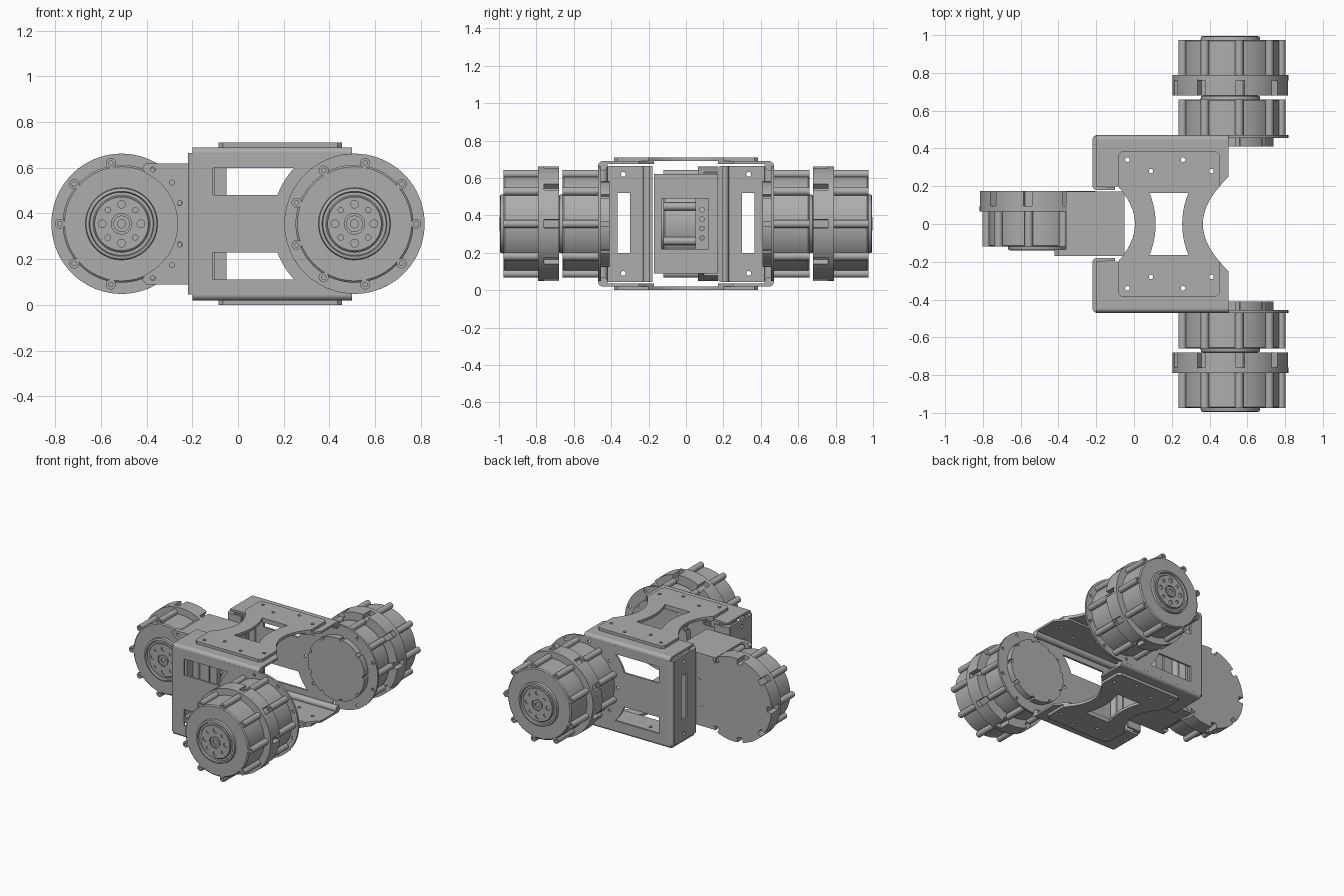
import bpy, bmesh, math
from mathutils import Matrix

cube = bpy.data.objects.get("Cube")
if cube:
    bpy.data.objects.remove(cube, do_unlink=True)

grey = bpy.data.materials.new("plain_grey")
grey.use_nodes = True
TONE = (0.42, 0.42, 0.42, 1)
grey.diffuse_color = TONE
grey.node_tree.nodes["Principled BSDF"].inputs["Base Color"].default_value = TONE

MID = 0.355      # height of every axle
AXLE = 0.51      # distance of the axles from the middle
RIM = 0.307      # rim radius
BOSS = 0.27      # radius of the screw boss circle


def finish(name, bm):
    """Weld, shade and link a mesh."""
    bmesh.ops.remove_doubles(bm, verts=bm.verts, dist=1e-5)
    bmesh.ops.recalc_face_normals(bm, faces=bm.faces)
    me = bpy.data.meshes.new(name)
    bm.to_mesh(me)
    bm.free()
    me.materials.clear()
    me.materials.append(grey)
    me.shade_smooth()
    me.set_sharp_from_angle(angle=math.radians(30))
    ob = bpy.data.objects.new(name, me)
    bpy.context.collection.objects.link(ob)
    return ob


def plate(name, loops, axis, lo, hi):
    """Sheet cut from outlines (inner loops are holes), normal to the axis."""
    cu = bpy.data.curves.new(name + "_outline", 'CURVE')
    cu.dimensions = '2D'
    cu.fill_mode = 'BOTH'
    cu.extrude = abs(hi - lo) / 2
    for loop in loops:
        sp = cu.splines.new('POLY')
        sp.points.add(len(loop) - 1)
        for p, (u, v) in zip(sp.points, loop):
            p.co = (u, v, 0, 1)
        sp.use_cyclic_u = True
    tmp = bpy.data.objects.new(name + "_outline", cu)
    bpy.context.collection.objects.link(tmp)
    dg = bpy.context.evaluated_depsgraph_get()
    me = bpy.data.meshes.new_from_object(tmp.evaluated_get(dg))
    bpy.data.objects.remove(tmp, do_unlink=True)
    bm = bmesh.new()
    bm.from_mesh(me)
    bpy.data.meshes.remove(me)
    m = (lo + hi) / 2
    for v in bm.verts:
        a, b, c = v.co
        v.co = {'X': (m + c, a, b), 'Y': (a, m - c, b), 'Z': (a, b, m + c)}[axis]
    return finish(name, bm)


def lathe(name, profile, cx, y, s):
    """Turn (radius, distance) points about an axle that runs along y."""
    bm = bmesh.new()
    vs = [bm.verts.new((cx + r, y + s * t, MID)) for r, t in profile]
    es = [bm.edges.new(p) for p in zip(vs, vs[1:])]
    bmesh.ops.spin(bm, geom=vs + es, cent=(cx, y, MID), axis=(0, 1, 0),
                   angle=2 * math.pi, steps=72)
    return finish(name, bm)


def arc(cx, cy, r, a0, a1, n=40):
    angles = [math.radians(a0 + (a1 - a0) * i / n) for i in range(n + 1)]
    return [(cx + r * math.cos(a), cy + r * math.sin(a)) for a in angles]


def circle(cx, cy, r, n=24):
    return arc(cx, cy, r, 0, 360, n)[:-1]


def rect(u0, v0, u1, v1):
    return [(u0, v0), (u1, v0), (u1, v1), (u0, v1)]


def around(cx, r, n, start, size):
    """Ring of small circles about an axle."""
    spots = [arc(cx, MID, r, start + i * 360 / n, 0, 1)[0] for i in range(n)]
    return [circle(u, v, size, 14) for u, v in spots]


def notched(cx, r, start, depth=0.035, half=4.2):
    """Circle with nine square notches in its rim."""
    pts = []
    for k in range(9):
        a = start + 40 * k
        pts += arc(cx, MID, r - depth, a - half, a + half, 3)
        pts += arc(cx, MID, r, a + half, a + 40 - half, 8)
    return pts


def motor(name, cx, y, s, start, rim=True):
    """Drive unit: rim, ribbed drum and stepped hub."""
    def span(name, loops, t0, t1):
        plate(name, loops, 'Y', y + s * t0, y + s * t1)
    if rim:
        span(name + "_notched_rim", [notched(cx, RIM, start)], 0, 0.085)
        lathe(name + "_rim_band", [(0, .08), (RIM, .08), (RIM, .11), (0, .11)], cx, y, s)
    else:
        span(name + "_inner_cap", [notched(cx, 0.23, start, 0.015, 3)], 0.045, 0.1)
    lathe(name + "_drum", [(0, .1), (.258, .1), (.258, .288), (.25, .295), (.158, .295),
                           (.155, .312), (.142, .315), (.138, .302), (.125, .302),
                           (.12, .306), (0, .306)], cx, y, s)
    span(name + "_ribs", around(cx, BOSS, 9, start, 0.022)
         + around(cx, BOSS, 9, start, 0.01), 0.105, 0.295)
    span(name + "_hub_face", [circle(cx, MID, 0.118, 48), circle(cx, MID, 0.045)]
         + around(cx, 0.085, 4, 0, 0.017) + around(cx, 0.085, 4, 45, 0.012), 0.3, 0.313)
    span(name + "_hub_bush", [circle(cx, MID, 0.036), circle(cx, MID, 0.018)], 0.3, 0.316)


# Drive units: one at the rear, two stacked on each side
motor("rear_motor", -AXLE, 0.175, -1, 180)
for side, s in (("back", 1), ("front", -1)):
    motor(side + "_inner_motor", AXLE, s * 0.365, s, 0, rim=False)
    motor(side + "_outer_wheel", AXLE, s * 0.68, s, 0)

# Waisted doubler plate outline
PX = 0.185


def waist(y):
    return 0.18 + 0.09 * min(1, (y / 0.2) ** 2)


ys = [-0.2 + 0.025 * i for i in range(17)]
end = [(0.27, 0.365), (0.25, 0.385)]
outline = ([(PX + waist(y), y) for y in ys] + [(PX + a, b) for a, b in end]
           + [(PX - a, b) for a, b in reversed(end)]
           + [(PX - waist(y), y) for y in reversed(ys)]
           + [(PX - a, -b) for a, b in end] + [(PX + a, -b) for a, b in reversed(end)])
ws = [-0.165 + 0.033 * i for i in range(11)]
window = ([(PX + 0.07 + 1.2 * y * y, y) for y in ws]
          + [(PX - 0.07 - 1.2 * y * y, y) for y in reversed(ws)])
spots = [(-0.035, 0.34), (0.26, 0.34), (0.09, 0.28), (0.41, 0.28)]
screws = {s: [circle(x, s * y, 0.012, 14) for x, y in spots] for s in (1, -1)}
for level, lo in (("top", 0.69), ("bottom", 0.0)):
    plate(level + "_doubler", [outline, window] + screws[1] + screws[-1], 'Z', lo, lo + 0.02)

# Side brackets
upper = [(-0.11, 0.6), (-0.11, 0.48)] + arc(AXLE, MID, 0.36, 159.7, 137.1, 8)
lower = [(x, 2 * MID - z) for x, z in upper]
wall = [(-0.195, 0.045)] + arc(AXLE, MID, RIM, -90, 90) + [(-0.195, 0.665)]
for side, s in (("back", 1), ("front", -1)):
    plate(side + "_bracket_wall", [wall, upper, lower]
          + around(AXLE, 0.283, 9, 20, 0.011), 'Y', s * 0.455, s * 0.47)
    edge = [0.17, 0.18, 0.19, 0.2]
    sheet = ([(-0.2, 0.445), (-0.2, 0.195)]
             + [(PX - waist(y), y) for y in reversed(edge)]
             + [(PX + waist(y), y) for y in edge]
             + [(0.47, 0.22), (0.5, 0.25), (0.5, 0.445)])
    sheet = [(x, s * y) for x, y in sheet]
    for level, z, d in (("top", 0.69, -1), ("bottom", 0.02, 1)):
        plate(f"{side}_bracket_{level}", [sheet] + screws[s], 'Z', z, z + d * 0.015)
        plate(f"{side}_{level}_bend", [circle(s * 0.445, z + d * 0.025, 0.025)],
              'X', -0.2, 0.5)
    # End panel with a long slot, folded at both upright edges
    plate(side + "_end_panel",
          [rect(s * 0.2, 0.045, s * 0.45, 0.665), rect(s * 0.3, 0.2, s * 0.365, 0.52)]
          + [circle(s * 0.335, z, 0.013, 14) for z in (0.09, 0.62)], 'X', -0.22, -0.205)
    for edge_name, y in (("outer", 0.445), ("inner", 0.205)):
        plate(f"{side}_{edge_name}_upright_bend", [circle(-0.195, s * y, 0.025)],
              'Z', 0.045, 0.665)
    plate(side + "_inner_lip", [rect(-0.2, 0.045, -0.1, 0.665)], 'Y', s * 0.18, s * 0.195)

# Rear motor mount: hollow box joined to the rear motor
dots = [(-0.29, 0.18), (-0.255, 0.09), (-0.3725, 0.238)]
holes = [circle(x, MID + k * dz, 0.011, 14) for x, dz in dots for k in (1, -1)]
jaw = ([(-0.05, 0.09), (-0.05, 0.62), (-0.4, 0.62), (-0.42, 0.6)]
       + arc(-AXLE, MID, 0.245, 65, -65) + [(-0.42, 0.11), (-0.4, 0.09)])
jaw = [(x, min(max(z, 0.09), 0.62)) for x, z in jaw]
plate("mount_jaw", [jaw] + holes, 'Y', -0.17, -0.135)
plate("mount_back_wall", [rect(-0.36, 0.09, -0.05, 0.62)], 'Y', 0.155, 0.172)
for level, z in (("top", 0.605), ("bottom", 0.09)):
    plate(f"mount_{level}", [rect(-0.36, -0.165, -0.05, 0.165)], 'Z', z, z + 0.015)
plate("mount_end_panel", [rect(-0.168, 0.09, 0.168, 0.62), rect(-0.13, 0.22, 0.12, 0.49)],
      'X', -0.065, -0.05)
plate("connector_block", [rect(0.05, 0.22, 0.12, 0.49)]
      + [circle(0.085, 0.28 + 0.05 * i, 0.012, 12) for i in range(4)], 'X', -0.1, -0.06)
